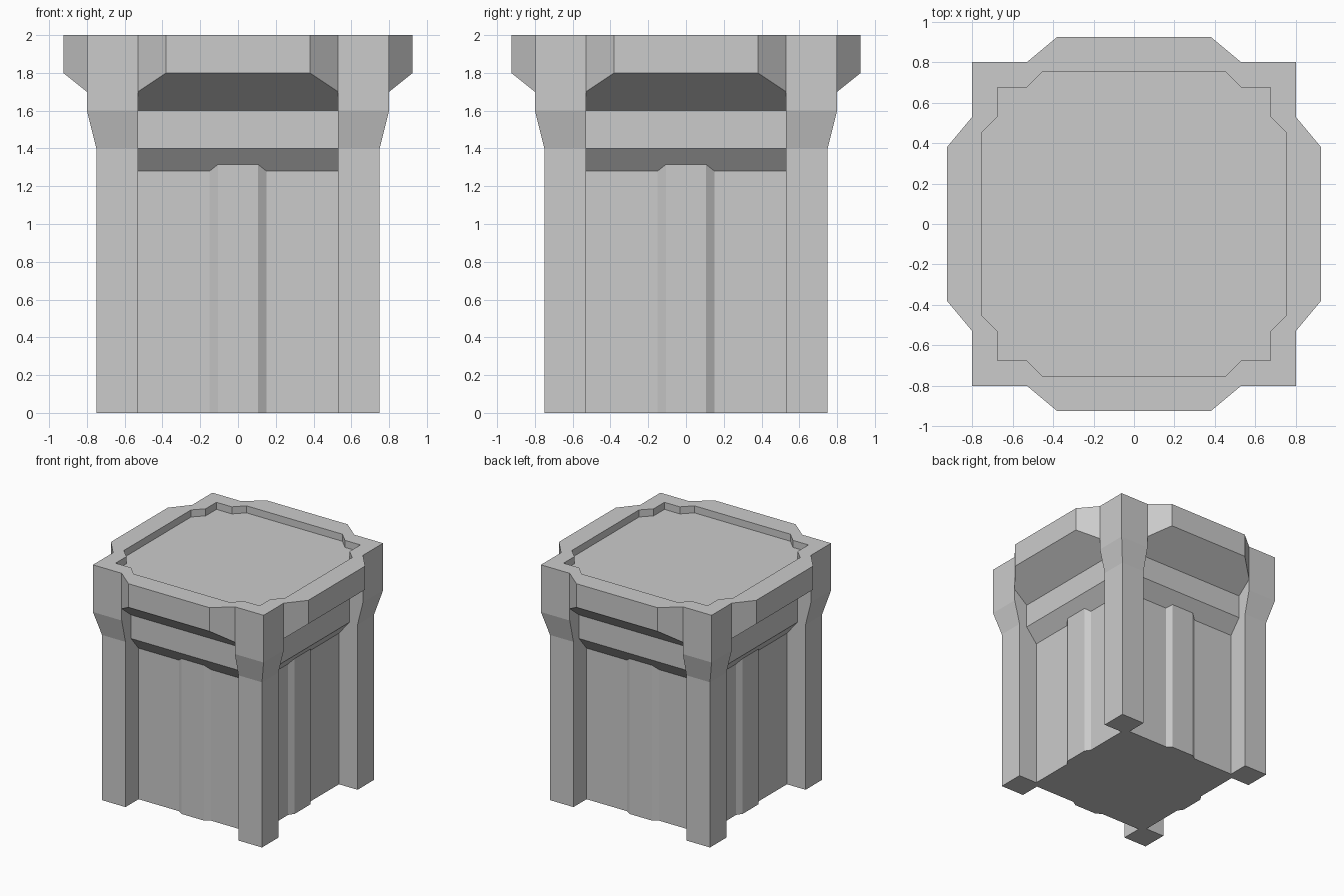
import bpy, bmesh
from math import pi
from mathutils import Matrix

if "Cube" in bpy.data.objects:
    bpy.data.objects.remove(bpy.data.objects["Cube"])


def loft(name, rings, turns=1):
    """Closed solid through rings of 3D points, repeated by quarter turns."""
    bm = bmesh.new()
    for t in range(turns):
        rot = Matrix.Rotation(t * pi / 2, 4, 'Z')
        loops = [[bm.verts.new(rot @ Matrix.Translation(p).to_translation()) for p in r] for r in rings]
        n = len(rings[0])
        bm.faces.new(loops[0][::-1])
        bm.faces.new(loops[-1])
        for a, b in zip(loops, loops[1:]):
            for i in range(n):
                j = (i + 1) % n
                bm.faces.new((a[i], a[j], b[j], b[i]))
    bmesh.ops.recalc_face_normals(bm, faces=bm.faces)
    mesh = bpy.data.meshes.new(name)
    bm.to_mesh(mesh)
    bm.free()
    obj = bpy.data.objects.new(name, mesh)
    bpy.context.collection.objects.link(obj)
    return obj


def rect(x0, x1, y0, y1, z):
    return [(x0, y0, z), (x1, y0, z), (x1, y1, z), (x0, y1, z)]


def prism(name, outline, z0, z1, turns=1):
    return loft(name, [[(x, y, z) for x, y in outline] for z in (z0, z1)], turns)


def four_fold(quarter):
    pts = []
    for _ in range(4):
        pts += quarter
        quarter = [(-y, x) for x, y in quarter]
    return pts


def combine(obj, other, operation):
    mod = obj.modifiers.new(operation, 'BOOLEAN')
    mod.operation = operation
    mod.solver = 'EXACT'
    mod.use_self = True
    mod.object = other
    bpy.context.view_layer.objects.active = obj
    bpy.ops.object.modifier_apply(modifier=mod.name)
    bpy.data.objects.remove(other, do_unlink=True)


# Square core: shaft, lower bevel, band and flaring crown
profile = [(0.575, 0), (0.575, 1.28), (0.675, 1.4), (0.675, 1.6),
           (1.05, 1.9), (1.05, 2.1)]
body = loft("pedestal", [rect(-h, h, -h, h, z) for h, z in profile])

# Trim the crown to its stepped outline
crown = four_fold([(0.925, -0.38), (0.925, 0.38), (0.8, 0.53), (0.8, 0.8), (0.53, 0.8)])
combine(body, prism("crown_outline", crown, -0.1, 2.0), 'INTERSECT')

# Corner posts that widen under the crown
post = [(0.75, 0), (0.75, 1.4), (0.8, 1.6), (0.8, 2.0)]
combine(body, loft("corner_posts", [rect(0.53, o, 0.53, o, z) for o, z in post], 4), 'UNION')

# Raised strip down the middle of each side
strip = [(-0.15, 0.5), (0.15, 0.5), (0.15, 0.575), (0.105, 0.605), (-0.105, 0.605), (-0.15, 0.575)]
combine(body, prism("side_strips", strip, 0, 1.36, 4), 'UNION')

# Shallow recess in the top
recess = four_fold([(0.755, -0.45), (0.755, 0.45), (0.675, 0.53), (0.675, 0.675), (0.53, 0.675)])
combine(body, prism("top_recess", recess, 1.94, 2.2), 'DIFFERENCE')
